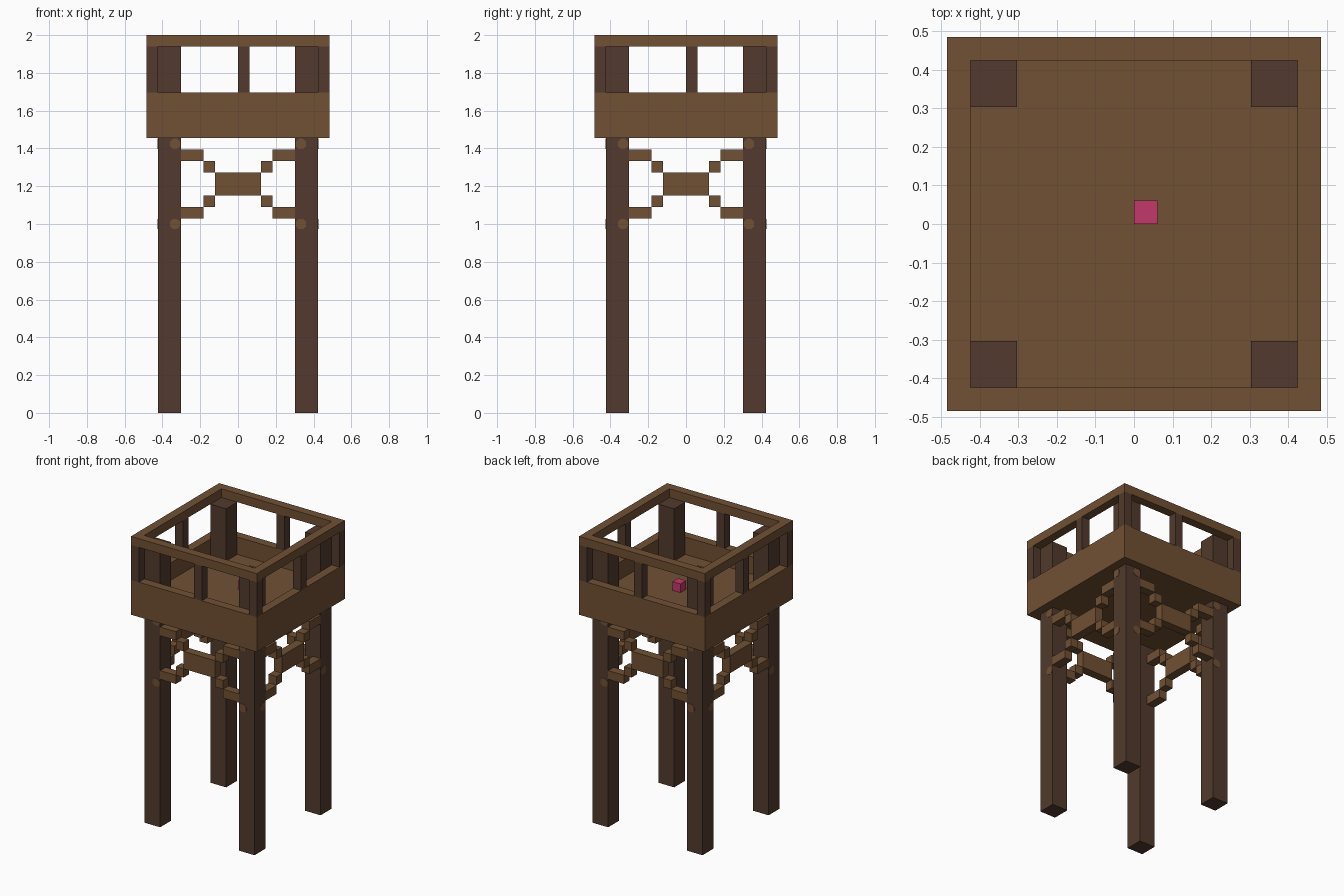
import bpy, bmesh, math
from mathutils import Matrix, Vector

U = 2 / 33  # one block of the build grid

cube = bpy.data.objects.get("Cube")
if cube:
    bpy.data.objects.remove(cube, do_unlink=True)


def material(name, rgb):
    m = bpy.data.materials.new(name)
    m.use_nodes = True
    m.diffuse_color = (*rgb, 1)
    bsdf = next(n for n in m.node_tree.nodes if n.type == 'BSDF_PRINCIPLED')
    bsdf.inputs["Base Color"].default_value = (*rgb, 1)
    return m


PLANK = material("plank brown", (0.165, 0.082, 0.034))
LOG = material("dark log brown", (0.084, 0.042, 0.026))
PINK = material("pink", (0.552, 0.040, 0.144))


def add_box(bm, lo, hi):
    """Box between two corners given in grid blocks."""
    lo, hi = Vector(lo) * U, Vector(hi) * U
    mat = Matrix.Translation((lo + hi) / 2) @ Matrix.Diagonal((*(hi - lo), 1))
    bmesh.ops.create_cube(bm, size=1, matrix=mat)


def finish(bm, name, mat, turn=0):
    bmesh.ops.rotate(bm, verts=bm.verts, cent=(0, 0, 0),
                     matrix=Matrix.Rotation(turn, 3, 'Z'))
    bmesh.ops.recalc_face_normals(bm, faces=bm.faces)
    me = bpy.data.meshes.new(name)
    bm.to_mesh(me)
    bm.free()
    me.materials.append(mat)
    ob = bpy.data.objects.new(name, me)
    bpy.context.collection.objects.link(ob)
    return ob


def box(name, lo, hi, mat):
    bm = bmesh.new()
    add_box(bm, lo, hi)
    return finish(bm, name, mat)


def square_ring(name, outer, inner, z0, z1, mat):
    """Hollow square frame with mitred corners."""
    bm = bmesh.new()
    corners = [(-1, -1), (1, -1), (1, 1), (-1, 1)]
    section = [(outer, z0), (outer, z1), (inner, z1), (inner, z0)]
    loops = [[bm.verts.new((x * r * U, y * r * U, z * U)) for r, z in section]
             for x, y in corners]
    for i in range(4):
        a, b = loops[i], loops[(i + 1) % 4]
        for j in range(4):
            k = (j + 1) % 4
            bm.faces.new((a[j], b[j], b[k], a[k]))
    return finish(bm, name, mat)


# Platform: floor, parapet and top rail
box("platform_floor", (-7, -7, 24), (7, 7, 26), PLANK)
square_ring("parapet_wall", 8, 7, 24, 28, PLANK)
square_ring("top_rail", 8, 7, 32, 33, PLANK)

# Legs rising through the floor, with slim rail posts outside them
for y, fb in ((-1, "front"), (1, "back")):
    for x, lr in ((-1, "right"), (1, "left")):
        box(f"{fb}_{lr}_leg", (min(5 * x, 7 * x), min(5 * y, 7 * y), 0),
            (max(5 * x, 7 * x), max(5 * y, 7 * y), 32), LOG)
        box(f"{fb}_{lr}_corner_post", (min(7 * x, 8 * x), min(7 * y, 8 * y), 28),
            (max(7 * x, 8 * x), max(7 * y, 8 * y), 32), LOG)

# Middle rail posts, one block off centre
for name, x, y in (("front", 0, -8), ("back", 0, 7), ("right", -8, 0), ("left", 7, 0)):
    box(f"{name}_middle_post", (x, y, 28), (x + 1, y + 1, 32), LOG)

# Stepped cross braces, flush with the outer leg faces
for i, side in enumerate(("front", "left", "back", "right")):
    turn = i * math.pi / 2
    bm = bmesh.new()
    add_box(bm, (-2, -7, 19), (2, -6, 21))
    for s in (-1, 1):
        for a, b, low, high in ((2, 3, 18, 21), (3, 5, 17, 22)):
            for z in (low, high):
                add_box(bm, (min(a * s, b * s), -7, z), (max(a * s, b * s), -6, z + 1))
    finish(bm, f"{side}_cross_brace", PLANK, turn)

    # Eight-sided brace ends showing on the legs
    bm = bmesh.new()
    for s in (-1, 1):
        for z in (16.5, 23.5):
            mat = (Matrix.Translation(Vector((5.5 * s, -7, z)) * U)
                   @ Matrix.Rotation(math.pi / 2, 4, 'X')
                   @ Matrix.Rotation(math.pi / 8, 4, 'Z'))
            bmesh.ops.create_cone(bm, cap_ends=True, segments=8, radius1=0.45 * U / math.cos(math.pi / 8),
                                  radius2=0.45 * U / math.cos(math.pi / 8), depth=0.003, matrix=mat)
    finish(bm, f"{side}_brace_ends", PLANK, turn)

# Small block on the floor
box("pink_block", (0, 0, 26), (1, 1, 27), PINK)
